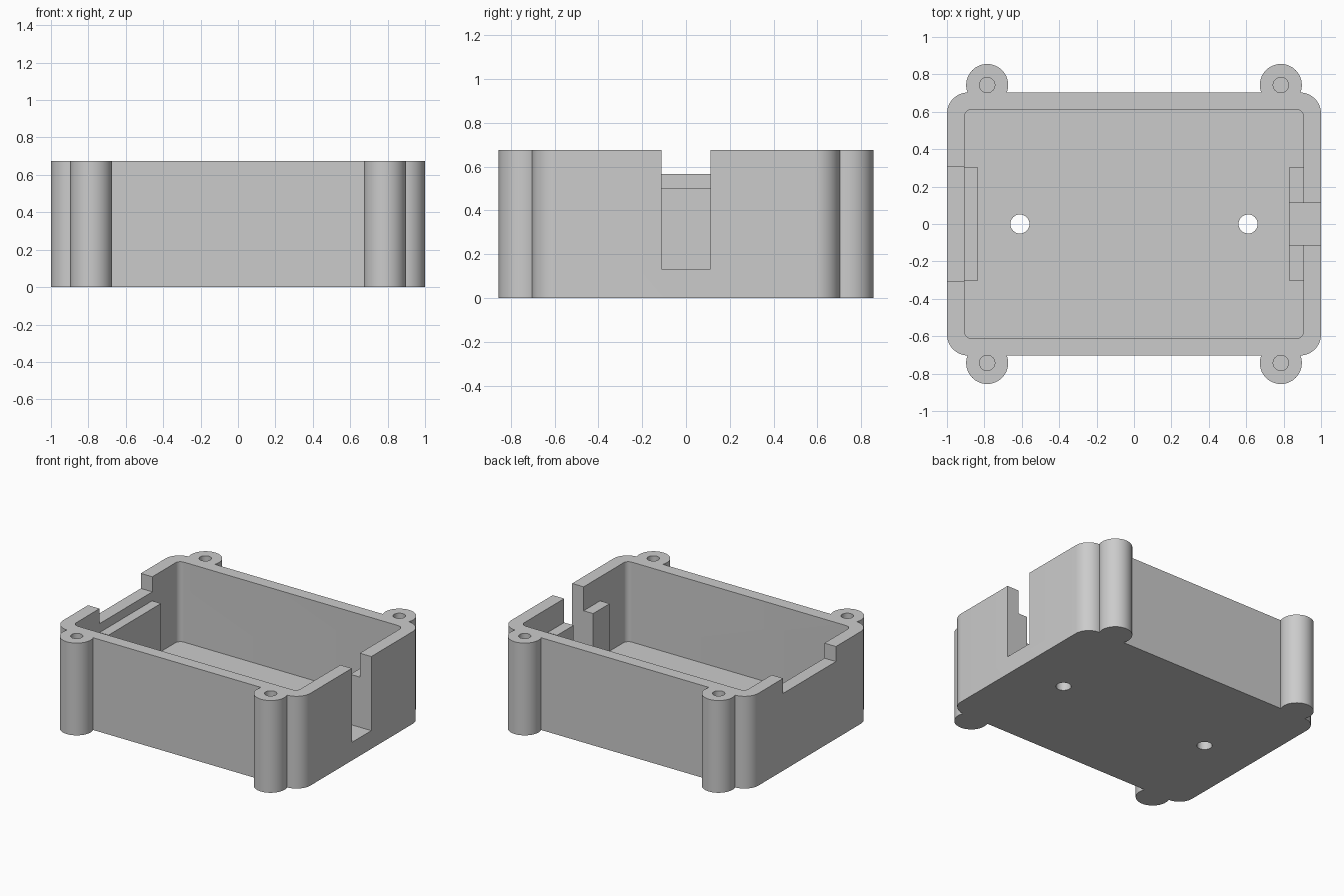
import bpy
import bmesh
from math import cos, sin, pi

cube = bpy.data.objects.get("Cube")
if cube:
    bpy.data.objects.remove(cube, do_unlink=True)

HEIGHT, FLOOR = 0.675, 0.09
HALF_X, HALF_Y, WALL = 1.0, 0.703, 0.09
POST_X, POST_Y, POST_R = 0.785, 0.743, 0.1125

grey = bpy.data.materials.new("light grey plastic")
grey.use_nodes = True
grey.diffuse_color = (0.6, 0.6, 0.6, 1)
grey.node_tree.nodes["Principled BSDF"].inputs["Base Color"].default_value = (0.6, 0.6, 0.6, 1)


def prism(name, outline, z0, z1):
    """Extrude a flat outline from z0 to z1."""
    bm = bmesh.new()
    face = bm.faces.new([bm.verts.new((x, y, z0)) for x, y in outline])
    top = bmesh.ops.extrude_face_region(bm, geom=[face])["geom"]
    verts = [g for g in top if isinstance(g, bmesh.types.BMVert)]
    bmesh.ops.translate(bm, verts=verts, vec=(0, 0, z1 - z0))
    bmesh.ops.recalc_face_normals(bm, faces=bm.faces)
    mesh = bpy.data.meshes.new(name)
    bm.to_mesh(mesh)
    bm.free()
    mesh.materials.append(grey)
    obj = bpy.data.objects.new(name, mesh)
    bpy.context.collection.objects.link(obj)
    return obj


def circle(x, y, r, n=48):
    return [(x + r * cos(2 * pi * i / n), y + r * sin(2 * pi * i / n)) for i in range(n)]


def rounded(hx, hy, r, n=12):
    pts = []
    for q, (sx, sy) in enumerate(((1, 1), (-1, 1), (-1, -1), (1, -1))):
        for i in range(n + 1):
            a = (q + i / n) * pi / 2
            pts.append((sx * (hx - r) + r * cos(a), sy * (hy - r) + r * sin(a)))
    return pts


def rect(x0, x1, hy):
    return [(x0, -hy), (x1, -hy), (x1, hy), (x0, hy)]


def combine(target, tool, operation):
    """Apply a boolean and discard the tool."""
    mod = target.modifiers.new("boolean", "BOOLEAN")
    mod.operation, mod.object, mod.solver = operation, tool, "EXACT"
    bpy.context.view_layer.objects.active = target
    bpy.ops.object.modifier_apply(modifier=mod.name)
    bpy.data.objects.remove(tool, do_unlink=True)


# Outer block with four screw posts
case = prism("enclosure_base", rounded(HALF_X, HALF_Y, 0.1125), 0, HEIGHT)
corners = [(sx * POST_X, sy * POST_Y) for sx in (-1, 1) for sy in (-1, 1)]
for x, y in corners:
    combine(case, prism("screw_post", circle(x, y, POST_R), 0, HEIGHT), "UNION")

# Hollow interior
cavity = rounded(HALF_X - WALL - 0.003, HALF_Y - WALL, 0.04, 8)
combine(case, prism("cavity", cavity, FLOOR, 1), "DIFFERENCE")

# Raised ribs against both end walls
for x0, x1 in ((-0.95, -0.835), (0.83, 0.95)):
    combine(case, prism("end_rib", rect(x0, x1, 0.303), 0.04, 0.5), "UNION")

# Shallow wide notch in one end, deep narrow slot in the other
combine(case, prism("wide_notch", rect(-1.2, -0.87, 0.305), 0.565, 1), "DIFFERENCE")
combine(case, prism("cable_slot", rect(0.7, 1.2, 0.1125), 0.133, 1), "DIFFERENCE")

# Blind screw holes in the posts and through holes in the floor
for x, y in corners:
    combine(case, prism("screw_hole", circle(x, y, 0.041, 32), 0.22, 1), "DIFFERENCE")
for x in (-0.61, 0.61):
    combine(case, prism("floor_hole", circle(x, 0, 0.051, 32), -0.2, 0.3), "DIFFERENCE")

# Smooth curved walls, crisp edges
bpy.ops.object.select_all(action="DESELECT")
case.select_set(True)
bpy.context.view_layer.objects.active = case
bpy.ops.object.shade_smooth_by_angle(angle=pi / 6)
